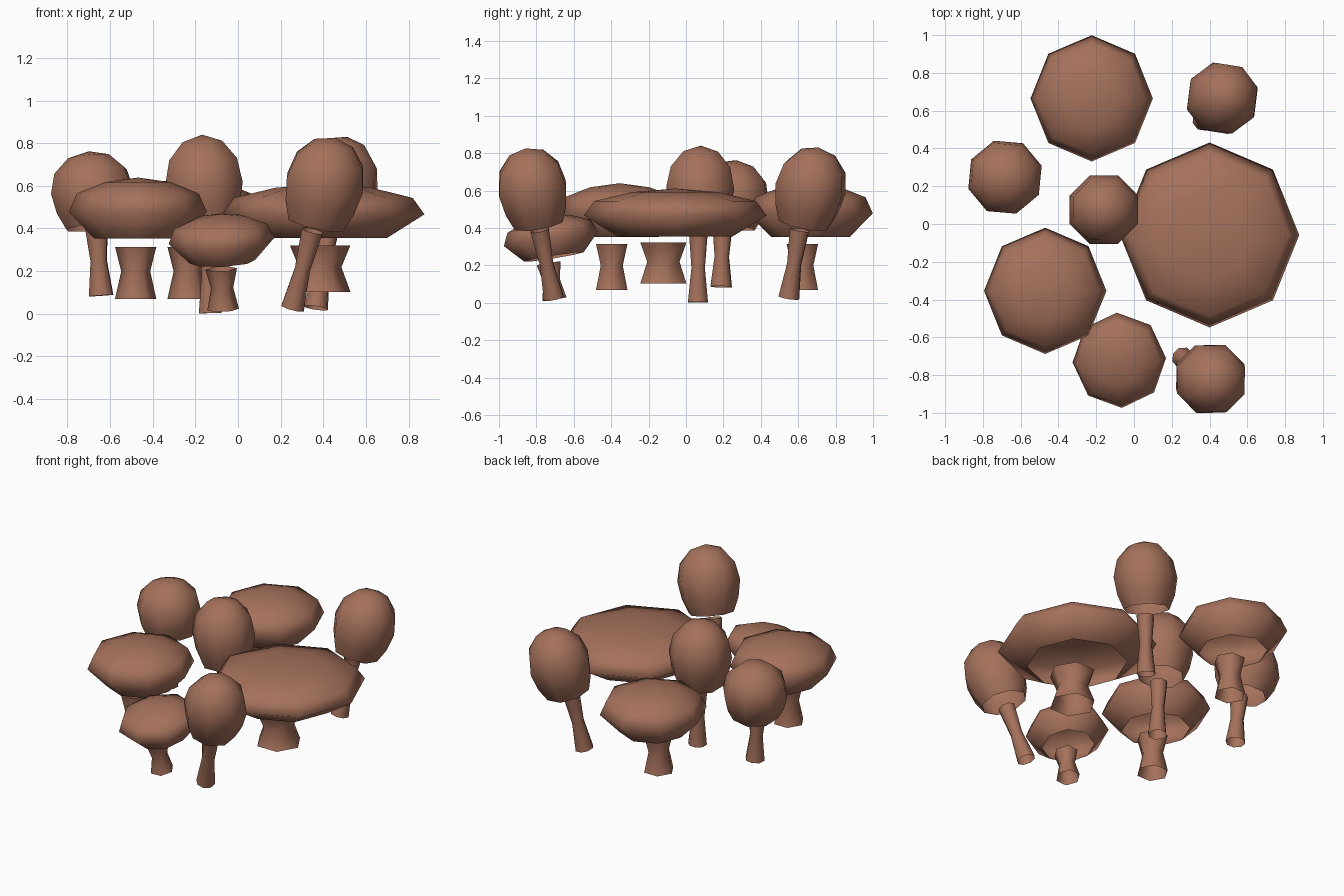
import bpy, bmesh, math
from mathutils import Vector, Matrix

cube = bpy.data.objects.get("Cube")
if cube:
    bpy.data.objects.remove(cube, do_unlink=True)

brown = bpy.data.materials.new("mushroom_brown")
brown.use_nodes = True
colour = (0.376, 0.165, 0.105, 1)
brown.diffuse_color = colour
brown.node_tree.nodes["Principled BSDF"].inputs["Base Color"].default_value = colour


def lathe(name, profile, sides, matrix, spin=0.0):
    """Revolve (radius, height) points into an open shell; a zero radius makes a tip."""
    bm = bmesh.new()
    rings = []
    for r, z in profile:
        if r == 0:
            rings.append([bm.verts.new((0, 0, z))] * sides)
        else:
            angles = [spin + math.tau * i / sides for i in range(sides)]
            rings.append([bm.verts.new((r * math.cos(a), r * math.sin(a), z)) for a in angles])
    for low, high in zip(rings, rings[1:]):
        for i in range(sides):
            j = (i + 1) % sides
            corners = dict.fromkeys((low[i], low[j], high[j], high[i]))
            bm.faces.new(list(corners)).smooth = True
    bm.transform(matrix)
    mesh = bpy.data.meshes.new(name)
    bm.to_mesh(mesh)
    bm.free()
    mesh.materials.append(brown)
    obj = bpy.data.objects.new(name, mesh)
    bpy.context.collection.objects.link(obj)


def frame(base, axis):
    turn = Vector((0, 0, 1)).rotation_difference(Vector(axis))
    return Matrix.Translation(base) @ turn.to_matrix().to_4x4()


# Profiles, open at the bottom (stems at both ends)
FLAT_CAP = [(0.21, 0), (0.334, 0.125), (0.295, 0.212), (0.16, 0.265), (0, 0.287)]
WAISTED_STEM = [(0.097, 0), (0.068, 0.13), (0.097, 0.245)]
BALL_CAP = [(0.14, 0), (0.177, 0.09), (0.196, 0.2), (0.172, 0.31), (0.1, 0.393), (0, 0.425)]
THIN_STEM = [(0.058, 0), (0.039, 0.5), (0.054, 1)]


def flat_mushroom(name, base, width, height, axis=(0, 0, 1), spin=0.0):
    m = frame(base, axis) @ Matrix.Diagonal((width, width, height, 1))
    lathe(name + "_cap", FLAT_CAP, 8, m @ Matrix.Diagonal((0.97, 1, 1, 1)), spin)
    lathe(name + "_stem", WAISTED_STEM, 6, m @ Matrix.Translation((-0.01, -0.043, -0.283)))


def ball_mushroom(name, cap_base, cap_top, foot, neck, width=1.0, spin=0.39):
    axis = Vector(cap_top) - Vector(cap_base)
    tall = axis.length / BALL_CAP[-1][1]
    lathe(name + "_cap", BALL_CAP, 8,
          frame(cap_base, axis) @ Matrix.Diagonal((width, width, tall, 1)), spin)
    axis = Vector(neck) - Vector(foot)
    lathe(name + "_stem", THIN_STEM, 8,
          frame(foot, axis) @ Matrix.Diagonal((width, width, axis.length, 1)), spin)


# Broad, flat-topped mushrooms
flat_mushroom("large_flat", (0.40, -0.058, 0.355), 1.465, 0.89)
flat_mushroom("back_flat", (-0.224, 0.665, 0.352), 1, 1)
flat_mushroom("right_flat", (-0.47, -0.354, 0.352), 1, 1)
flat_mushroom("front_flat", (-0.073, -0.706, 0.245), 0.765, 0.785, (-0.05, -0.16, 1), 0.05)

# Tall, round-capped mushrooms
ball_mushroom("middle_round", (-0.152, 0.072, 0.412), (-0.168, 0.08, 0.84),
              (-0.13, 0.064, 0.003), (-0.14, 0.066, 0.37))
ball_mushroom("right_round", (-0.668, 0.228, 0.405), (-0.70, 0.27, 0.762),
              (-0.642, 0.188, 0.085), (-0.665, 0.195, 0.41), 1.04, 0.3)
ball_mushroom("front_round", (0.365, -0.788, 0.42), (0.455, -0.858, 0.825),
              (0.257, -0.708, 0.027), (0.348, -0.783, 0.39))
ball_mushroom("back_round", (0.43, 0.63, 0.42), (0.512, 0.708, 0.83),
              (0.366, 0.55, 0.027), (0.42, 0.607, 0.39), 1.0, 0.25)
